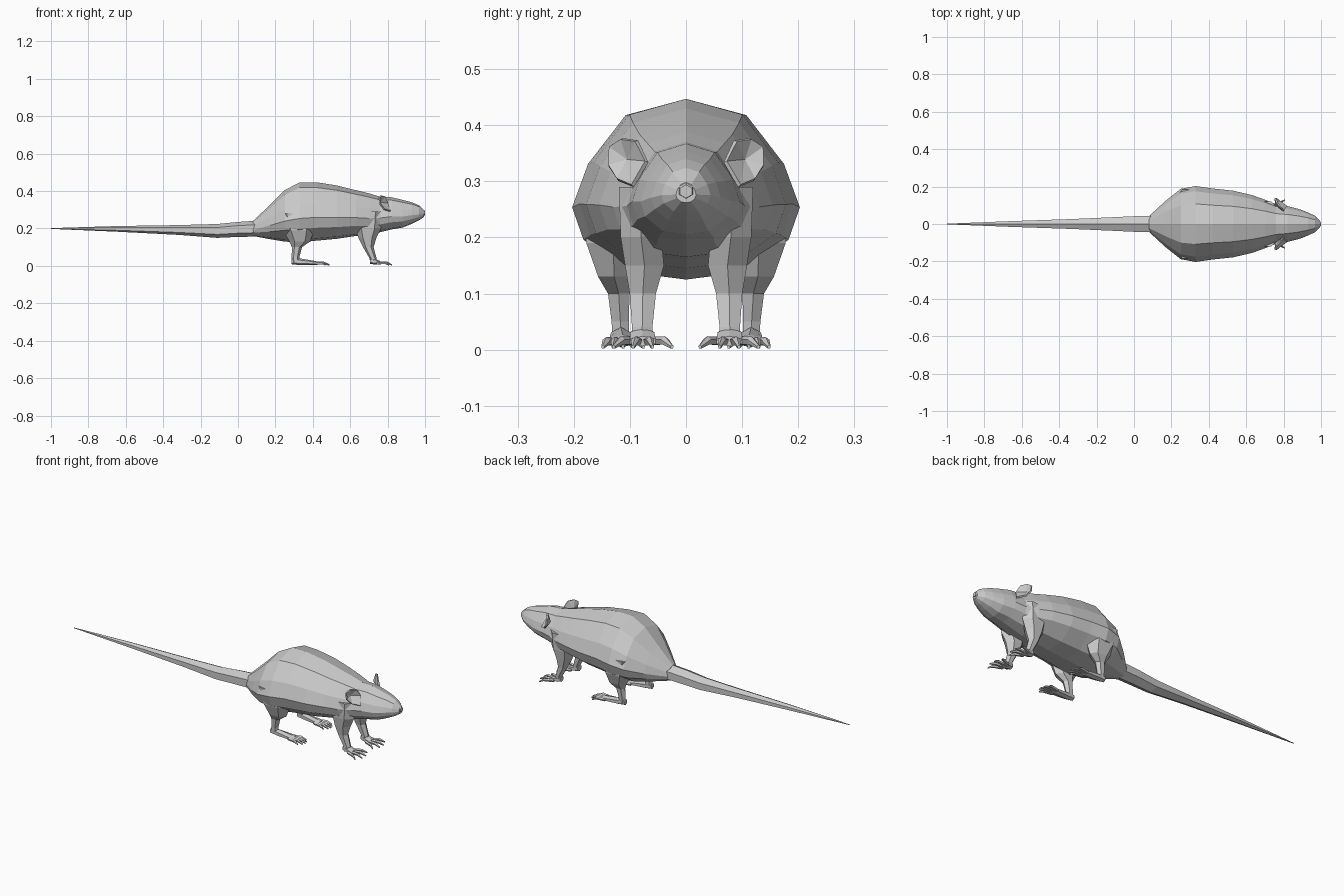
import bpy, bmesh
from math import sin, cos, pi, radians
from mathutils import Vector

if "Cube" in bpy.data.objects:
    bpy.data.objects.remove(bpy.data.objects["Cube"])


def make(name, build, mirror=False):
    """Run build(bm), then store the flat-shaded mesh, optionally mirrored in y."""
    bm = bmesh.new()
    build(bm)
    bmesh.ops.recalc_face_normals(bm, faces=bm.faces)
    me = bpy.data.meshes.new(name)
    bm.to_mesh(me)
    bm.free()
    ob = bpy.data.objects.new(name, me)
    bpy.context.collection.objects.link(ob)
    if mirror:
        mod = ob.modifiers.new("mirror", 'MIRROR')
        mod.use_axis = (False, True, False)
        mod.use_mirror_merge = False
    return ob


def skin(bm, rings):
    """Bridge equal rings of points and cap both ends."""
    vs = [[bm.verts.new(p) for p in r] for r in rings]
    n = len(vs[0])
    for a, b in zip(vs, vs[1:]):
        for i in range(n):
            j = (i + 1) % n
            bm.faces.new((a[i], a[j], b[j], b[i]))
    bm.faces.new(vs[0])
    bm.faces.new(vs[-1])


def ring_x(x, y, z, ry, rz, n=6):
    return [(x, y + ry * sin(2 * pi * i / n), z + rz * cos(2 * pi * i / n)) for i in range(n)]


def ring_z(x, y, z, rx, ry, n=6):
    return [(x + rx * cos(2 * pi * i / n), y + ry * sin(2 * pi * i / n), z) for i in range(n)]


# Body and head: half section (width fraction, height fraction) at each station
half = [(0, 1), (.53, .91), (.86, .64), (1, .40), (.9, .22), (.5, .04), (0, 0)]
section = half + [(-y, z) for y, z in half[-2:0:-1]]
stations = [  # x, bottom, top, half width
    (.08, .16, .24, .042), (.17, .143, .325, .125), (.25, .13, .405, .188),
    (.33, .125, .447, .203), (.42, .135, .447, .190), (.53, .145, .43, .178),
    (.63, .160, .405, .155), (.70, .165, .388, .130), (.76, .18, .37, .105),
    (.82, .195, .367, .096), (.88, .205, .353, .081), (.93, .225, .34, .062),
    (.967, .243, .324, .044), (.995, .262, .298, .018)]


def body(bm):
    skin(bm, [[(x, w * a, lo + (hi - lo) * b) for a, b in section]
              for x, lo, hi, w in stations])


make("body_and_head", body)

# Tail
make("tail", lambda bm: skin(bm, [ring_x(*r) for r in [
    (.12, 0, .20, .050, .043), (0, 0, .195, .048, .040), (-.11, 0, .187, .042, .037),
    (-.32, 0, .192, .031, .026), (-.65, 0, .198, .018, .015), (-1, 0, .20, .002, .002)]]))

# Nose
make("nose", lambda bm: skin(bm, [ring_x(*r) for r in [
    (.975, 0, .290, .024, .022), (1.0, 0, .282, .012, .012)]]))

# Legs
make("hind_leg", lambda bm: skin(bm, [ring_z(*r) for r in [
    (.31, .125, .28, .10, .07), (.325, .130, .19, .085, .055), (.33, .128, .13, .055, .033),
    (.315, .120, .10, .027, .022), (.308, .117, .05, .021, .018), (.308, .116, .015, .019, .017)]]), True)
make("front_leg", lambda bm: skin(bm, [ring_z(*r) for r in [
    (.70, .085, .29, .07, .04), (.695, .080, .20, .070, .042), (.692, .074, .15, .048, .040),
    (.697, .077, .10, .028, .027), (.722, .078, .04, .019, .021), (.725, .078, .015, .018, .022)]]), True)


def foot(palm, start, length, toes, spread):
    """Palm loft plus fanned, knuckled toes."""
    def build(bm):
        skin(bm, [ring_x(*r) for r in palm])
        x, y, z = start
        for i in range(toes):
            f = 2 * i / (toes - 1) - 1
            reach = length * (1 - .3 * f * f)
            root = y + f * .02
            tip = y + f * spread
            skin(bm, [ring_x(x - .02, root, z, .009, .008, 5),
                      ring_x(x + reach * .55, root + (tip - root) * .6, z + .001, .0075, .008, 5),
                      ring_x(x + reach, tip, .005, .003, .004, 5)])
    return build


# Feet
make("hind_foot", foot([(.287, .116, .025, .015, .016), (.33, .116, .022, .020, .018),
                        (.41, .113, .016, .027, .011), (.425, .112, .014, .024, .008)],
                       (.42, .112, .014), .07, 5, .036), True)
make("front_foot", foot([(.705, .078, .027, .019, .016), (.735, .078, .023, .025, .016),
                         (.762, .077, .015, .026, .009)],
                        (.76, .077, .015), .066, 4, .052), True)

# Ears: cupped fan with thickness
rim = [(.80, .070, .335), (.785, .088, .372), (.765, .115, .376), (.755, .137, .362),
       (.76, .138, .328), (.78, .122, .303), (.815, .095, .292)]


def ear(bm):
    c = sum((Vector(p) for p in rim), Vector()) / len(rim) + Vector((-.022, -.006, 0))
    mid = bm.verts.new(c)
    vs = [bm.verts.new(p) for p in rim]
    for i in range(len(vs)):
        bm.faces.new((mid, vs[i], vs[(i + 1) % len(vs)]))


e = make("ear", ear, True)
s = e.modifiers.new("thickness", 'SOLIDIFY')
s.thickness = .008
s.offset = 0
